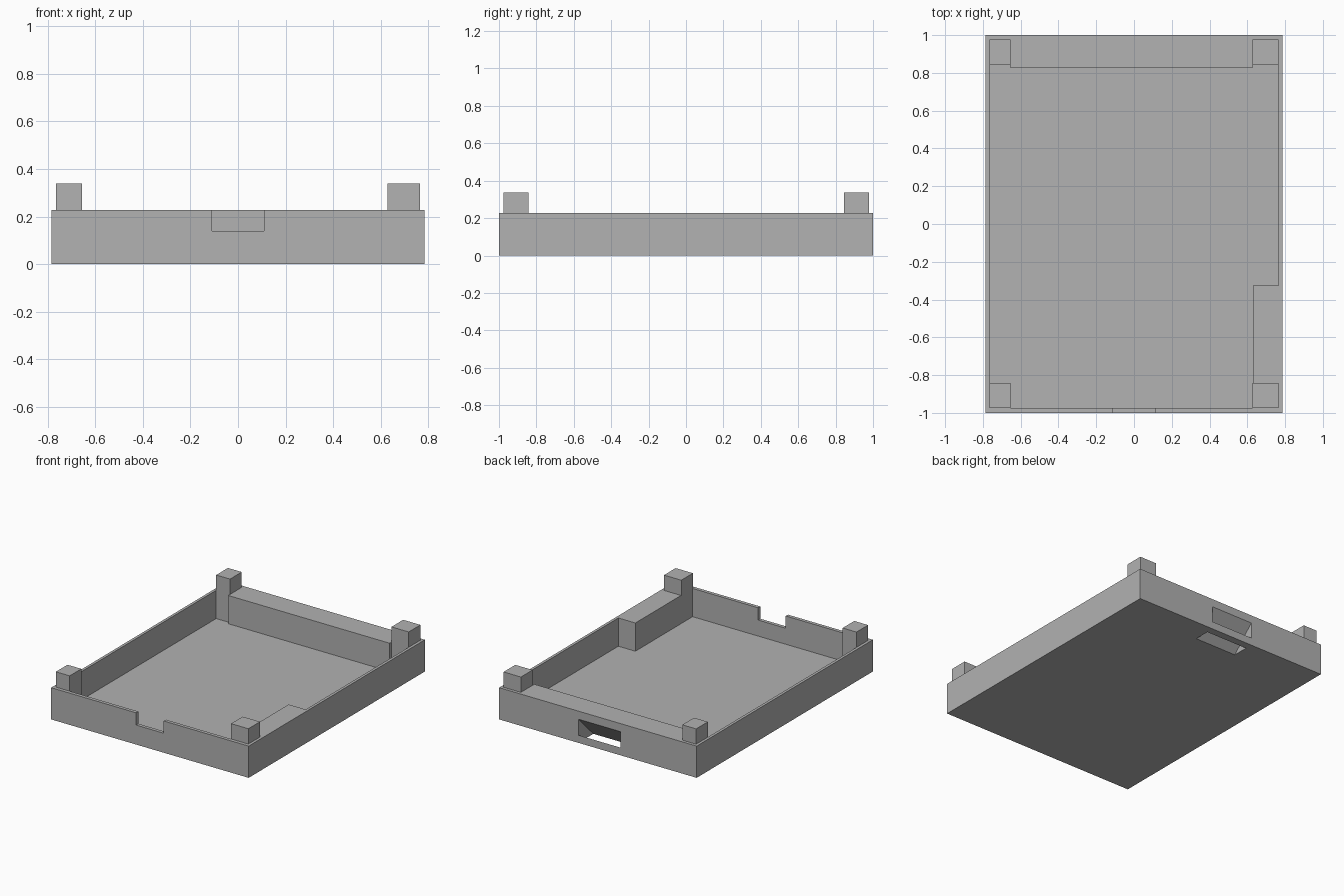
import bpy
import bmesh

if "Cube" in bpy.data.objects:
    bpy.data.objects.remove(bpy.data.objects["Cube"], do_unlink=True)

HALF_X, HALF_Y = 0.785, 1.0
RIM, FLOOR, TOP = 0.228, 0.025, 0.338

grey = bpy.data.materials.new("plain_grey")
grey.use_nodes = True
grey.diffuse_color = (0.445, 0.445, 0.445, 1)
grey.node_tree.nodes["Principled BSDF"].inputs["Base Color"].default_value = grey.diffuse_color


def prism(name, points, offset):
    """Extrude a flat outline of 3D points along an offset."""
    bm = bmesh.new()
    face = bm.faces.new([bm.verts.new(p) for p in points])
    extruded = bmesh.ops.extrude_face_region(bm, geom=[face], use_keep_orig=True)
    moved = [g for g in extruded["geom"] if isinstance(g, bmesh.types.BMVert)]
    bmesh.ops.translate(bm, verts=moved, vec=offset)
    bmesh.ops.recalc_face_normals(bm, faces=bm.faces)
    mesh = bpy.data.meshes.new(name)
    bm.to_mesh(mesh)
    bm.free()
    mesh.materials.append(grey)
    obj = bpy.data.objects.new(name, mesh)
    bpy.context.collection.objects.link(obj)
    return obj


def box(name, x0, x1, y0, y1, z0, z1):
    outline = [(x0, y0, z0), (x1, y0, z0), (x1, y1, z0), (x0, y1, z0)]
    return prism(name, outline, (0, 0, z1 - z0))


def cut(target, cutter):
    """Subtract the cutter from the target, then discard it."""
    cutter.hide_render = True
    mod = target.modifiers.new("cut", "BOOLEAN")
    mod.operation = "DIFFERENCE"
    mod.solver = "EXACT"
    mod.object = cutter
    bpy.context.view_layer.objects.active = target
    bpy.ops.object.modifier_apply(modifier=mod.name)
    bpy.data.objects.remove(cutter, do_unlink=True)


# Tray: solid block hollowed out, leaving a rear ledge and a side ledge
tray = box("tray", -HALF_X, HALF_X, -HALF_Y, HALF_Y, 0, RIM)
cavity = [(-0.765, -0.975), (0.63, -0.975), (0.63, -0.325), (0.765, -0.325),
          (0.765, 0.978), (0.628, 0.978), (0.628, 0.825), (-0.655, 0.825),
          (-0.655, 0.978), (-0.765, 0.978)]
cut(tray, prism("cavity_cutter", [(x, y, FLOOR) for x, y in cavity], (0, 0, 1)))

# Notch in the front wall
cut(tray, box("notch_cutter", -0.11, 0.11, -1.1, -0.95, 0.14, 0.5))

# Slanted slot from the back face down through the underside
slot = [(1.1, 0.155), (1.1, 0.27), (0.73, -0.1), (0.845, -0.1)]
cut(tray, prism("slot_cutter", [(-0.18, y, z) for y, z in slot], (0.335, 0, 0)))

# Corner posts; the front one on the +x side stands on the side ledge
for side, x0, x1 in (("right", -0.765, -0.655), ("left", 0.628, 0.765)):
    for end, y0, y1 in (("front", -0.975, -0.843), ("back", 0.845, 0.978)):
        base = RIM if (side, end) == ("left", "front") else FLOOR
        box(f"{end}_{side}_post", x0, x1, y0, y1, base, TOP)
